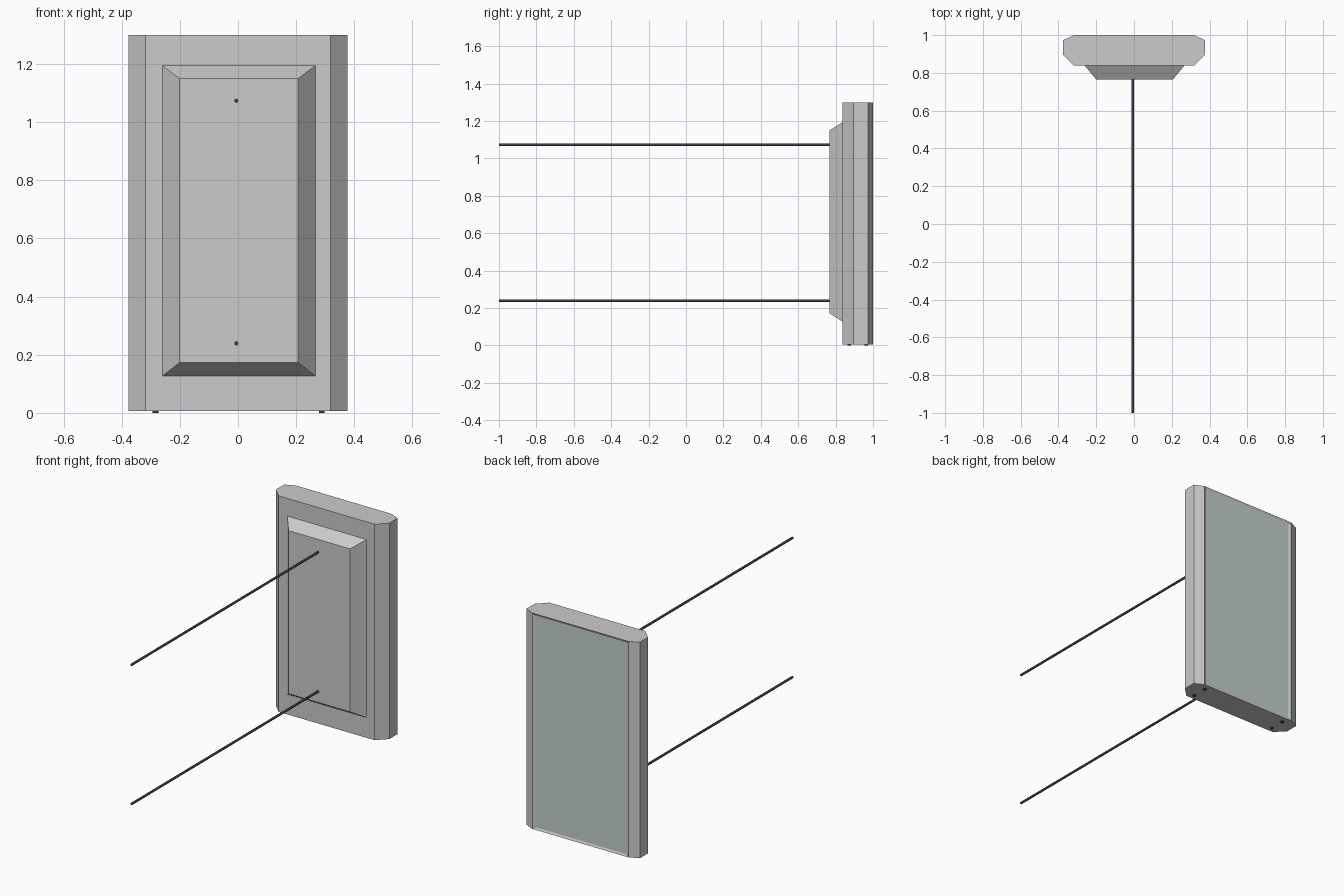
import bpy, bmesh, math

if "Cube" in bpy.data.objects:
    bpy.data.objects.remove(bpy.data.objects["Cube"])


def material(name, color):
    m = bpy.data.materials.new(name)
    m.diffuse_color = (*color, 1)
    m.use_nodes = True
    m.node_tree.nodes["Principled BSDF"].inputs["Base Color"].default_value = m.diffuse_color
    return m


dark = material("dark_metal", (0.05, 0.05, 0.06))
glass = material("pale_glass", (0.55, 0.63, 0.58))


def finish(name, bm, mats=()):
    bmesh.ops.recalc_face_normals(bm, faces=bm.faces)
    me = bpy.data.meshes.new(name)
    bm.to_mesh(me)
    bm.free()
    ob = bpy.data.objects.new(name, me)
    bpy.context.collection.objects.link(ob)
    for m in mats:
        me.materials.append(m)
    return ob


def cylinder(name, radius, depth, loc, rot=(0, 0, 0), sides=12):
    bpy.ops.mesh.primitive_cylinder_add(vertices=sides, radius=radius, depth=depth,
                                        location=loc, rotation=rot)
    ob = bpy.context.object
    ob.name = name
    ob.data.materials.append(dark)
    bpy.ops.object.shade_smooth_by_angle(angle=math.radians(40))
    return ob


# Cabinet: eight-sided plan extruded upward
BOTTOM, TOP = 0.006, 1.30
half = [(0.318, 0.838), (0.376, 0.896), (0.376, 0.973), (0.318, 1.0)]
plan = half + [(-x, y) for x, y in reversed(half)]
bm = bmesh.new()
base = bm.faces.new([bm.verts.new((x, y, BOTTOM)) for x, y in plan])
ext = bmesh.ops.extrude_face_region(bm, geom=[base])
for v in ext["geom"]:
    if isinstance(v, bmesh.types.BMVert):
        v.co.z = TOP
bmesh.ops.recalc_face_normals(bm, faces=bm.faces)

# Shallow bevelled recess in the back of the cabinet, opening left for the screen
back = max(bm.faces, key=lambda f: f.calc_center_median().y)
bmesh.ops.inset_region(bm, faces=[back], thickness=0.018, depth=-0.006)
corners = [v.co.copy() for v in back.verts]
bmesh.ops.delete(bm, geom=[back], context='FACES_ONLY')
finish("cabinet", bm)

# Screen filling the recess
bm = bmesh.new()
bm.faces.new([bm.verts.new(c) for c in corners])
bm.normal_update()
ob = finish("screen", bm, [glass])
if ob.data.polygons[0].normal.y < 0:
    ob.data.flip_normals()

# Raised housing with sloping sides on the front
bm = bmesh.new()
rings = []
for y, x0, x1, z0, z1 in ((0.838, -0.260, 0.266, 0.127, 1.194),
                          (0.766, -0.201, 0.207, 0.173, 1.150)):
    rings.append([bm.verts.new((x, y, z))
                  for x, z in ((x0, z0), (x1, z0), (x1, z1), (x0, z1))])
for r in rings:
    bm.faces.new(r)
for i in range(4):
    j = (i + 1) % 4
    bm.faces.new((rings[0][i], rings[0][j], rings[1][j], rings[1][i]))
finish("front_housing", bm)

# Two long mounting rods
for name, z in (("upper_rod", 1.073), ("lower_rod", 0.239)):
    cylinder(name, 0.007, 1.78, (-0.006, -0.11, z), (math.pi / 2, 0, 0))

# Four small feet
for x in (-0.284, 0.288):
    for y in (0.873, 0.964):
        cylinder("foot", 0.010, 0.010, (x, y, 0.005))
